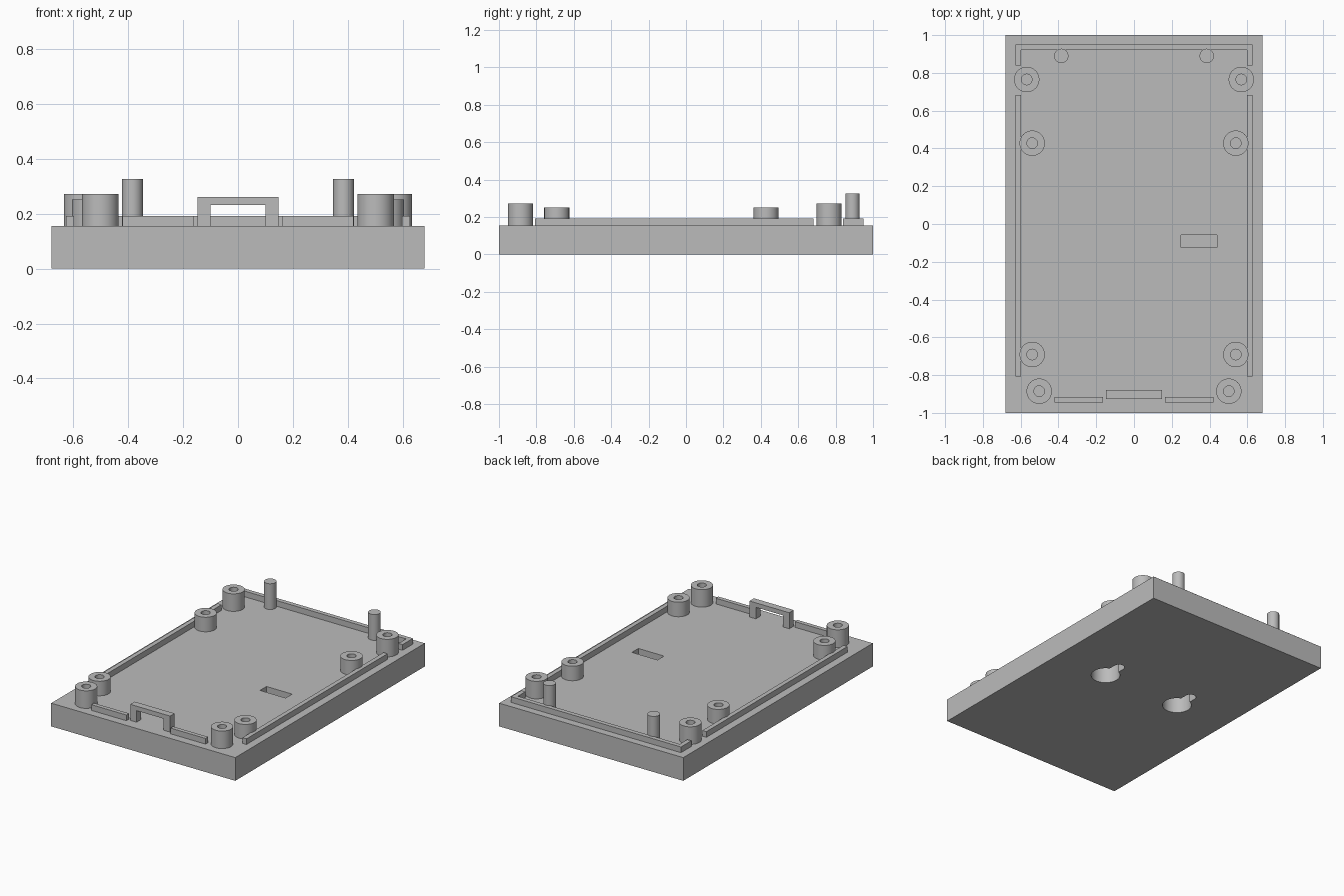
import bpy, bmesh, math

if "Cube" in bpy.data.objects:
    bpy.data.objects.remove(bpy.data.objects["Cube"], do_unlink=True)

TOP = 0.155      # top of the base plate
RAIL = 0.193     # top of the locating rails

grey = bpy.data.materials.new("light_grey")
grey.use_nodes = True
colour = (0.5, 0.5, 0.5, 1)
grey.diffuse_color = colour
grey.node_tree.nodes["Principled BSDF"].inputs["Base Color"].default_value = colour


def finish(bm, name, smooth=False):
    bmesh.ops.recalc_face_normals(bm, faces=bm.faces[:])
    mesh = bpy.data.meshes.new(name)
    bm.to_mesh(mesh)
    bm.free()
    mesh.materials.append(grey)
    obj = bpy.data.objects.new(name, mesh)
    bpy.context.collection.objects.link(obj)
    if smooth:
        shade(obj)
    return obj


def shade(obj):
    bpy.ops.object.select_all(action='DESELECT')
    obj.select_set(True)
    bpy.context.view_layer.objects.active = obj
    bpy.ops.object.shade_smooth_by_angle(angle=math.radians(30))


def prism(name, outline, z0, z1, smooth=False):
    """Extrude a flat outline from z0 up to z1."""
    bm = bmesh.new()
    face = bm.faces.new([bm.verts.new((x, y, z0)) for x, y in outline])
    up = bmesh.ops.extrude_face_region(bm, geom=[face])["geom"]
    verts = [v for v in up if isinstance(v, bmesh.types.BMVert)]
    bmesh.ops.translate(bm, verts=verts, vec=(0, 0, z1 - z0))
    return finish(bm, name, smooth)


def box(name, x0, x1, y0, y1, z0, z1):
    return prism(name, [(x0, y0), (x1, y0), (x1, y1), (x0, y1)], z0, z1)


def arc(cx, cy, r, a0, a1, n):
    steps = [a0 + (a1 - a0) * i / n for i in range(n + 1)]
    return [(cx + r * math.cos(a), cy + r * math.sin(a)) for a in steps]


def tube(name, x, y, r_out, r_in, z0, z1, n=48):
    """Hollow round post."""
    bm = bmesh.new()
    rings = [[bm.verts.new((px, py, z)) for px, py in arc(x, y, r, 0, math.tau, n)[:-1]]
             for r, z in ((r_out, z0), (r_out, z1), (r_in, z1), (r_in, z0))]
    for k, ring in enumerate(rings):
        nxt = rings[(k + 1) % 4]
        for i in range(n):
            j = (i + 1) % n
            bm.faces.new((ring[i], ring[j], nxt[j], nxt[i]))
    return finish(bm, name, True)


def cut(target, cutter):
    cutter.hide_render = True
    mod = target.modifiers.new("cut", 'BOOLEAN')
    mod.operation = 'DIFFERENCE'
    mod.solver = 'EXACT'
    mod.object = cutter
    bpy.context.view_layer.objects.active = target
    bpy.ops.object.modifier_apply(modifier=mod.name)
    bpy.data.objects.remove(cutter, do_unlink=True)


# Base plate with a top pocket and two keyhole hangers underneath
base = box("base_plate", -0.68, 0.68, -1, 1, 0, TOP)
cut(base, box("pocket_cutter", 0.25, 0.44, -0.125, -0.057, 0.06, 0.3))
for cx in (-0.29, 0.29):
    cy, r, w, tip = 0.07, 0.09, 0.035, 0.2
    a = math.acos(w / r)
    keyhole = arc(cx, cy, r, math.pi - a, math.tau + a, 40) + arc(cx, tip, w, 0, math.pi, 16)
    cut(base, prism("keyhole_cutter", keyhole, -0.1, 0.12))
shade(base)

for side, s in (("left", 1), ("right", -1)):
    # Screw bosses: two tall and two short on each side
    for part, x, y, z in (("rear_tall_boss", 0.568, 0.765, 0.272),
                          ("rear_short_boss", 0.539, 0.428, 0.252),
                          ("front_short_boss", 0.539, -0.691, 0.252),
                          ("front_tall_boss", 0.502, -0.885, 0.272)):
        tube(f"{side}_{part}", s * x, y, 0.067, 0.028, TOP, z)
    # Locating pin
    prism(f"{side}_pin", arc(s * 0.385, 0.89, 0.038, 0, math.tau, 40)[:-1], TOP, 0.327, True)
    # Rails along the side and the front
    x0, x1 = sorted((s * 0.598, s * 0.628))
    box(f"{side}_side_rail", x0, x1, -0.807, 0.682, TOP, RAIL)
    x0, x1 = sorted((s * 0.163, s * 0.422))
    box(f"{side}_front_rail", x0, x1, -0.945, -0.917, TOP, RAIL)

# Rear rail with short returns at both ends
prism("rear_rail", [(-0.628, 0.84), (-0.598, 0.84), (-0.598, 0.92), (0.598, 0.92),
                    (0.598, 0.84), (0.628, 0.84), (0.628, 0.95), (-0.628, 0.95)], TOP, RAIL)

# Front bridge: an upright arch
bridge = prism("front_bridge", [(-0.147, TOP), (-0.1, TOP), (-0.1, 0.232), (0.1, 0.232),
                                (0.1, TOP), (0.147, TOP), (0.147, 0.262), (-0.147, 0.262)],
               0.88, 0.927)
for v in bridge.data.vertices:
    v.co = (v.co.x, -v.co.z, v.co.y)
